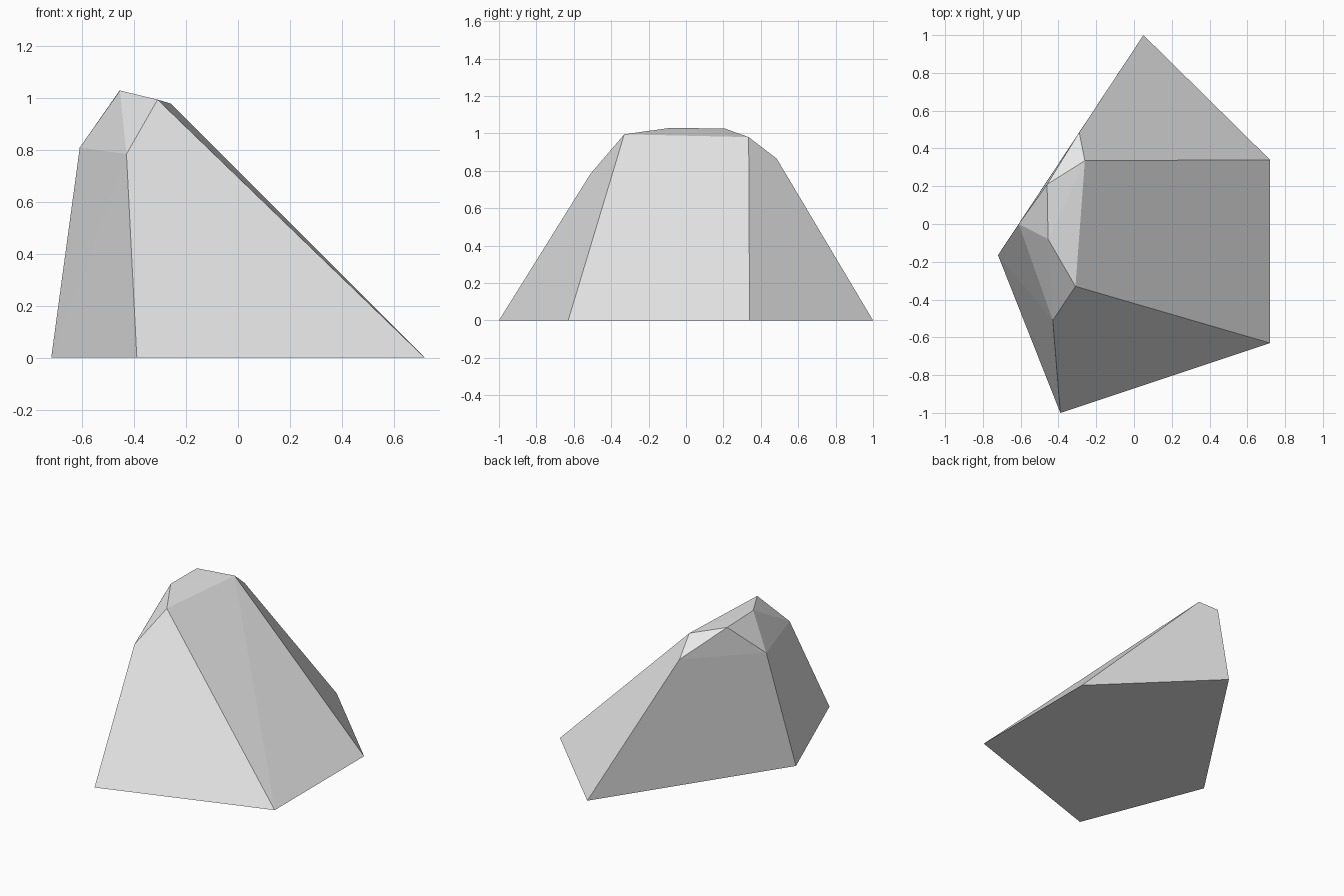
import bpy
import bmesh
import math

cube = bpy.data.objects.get("Cube")
if cube:
    bpy.data.objects.remove(cube, do_unlink=True)

# Stone colour
stone = bpy.data.materials.new("pale_grey_stone")
stone.use_nodes = True
grey = (0.8, 0.8, 0.8, 1)
stone.diffuse_color = grey
stone.node_tree.nodes["Principled BSDF"].inputs["Base Color"].default_value = grey

# Ground outline, chipped shoulder corners and crown of the rock
ground = [(-0.72, -0.165), (-0.39, -1), (0.72, -0.63), (0.72, 0.34), (0.05, 1)]
shoulder = [(-0.61, 0, 0.81), (-0.43, -0.51, 0.785), (-0.29, 0.485, 0.865)]
crown = [(-0.31, -0.33, 0.995), (-0.455, -0.08, 1.03),
         (-0.46, 0.21, 1.025), (-0.26, 0.335, 0.98)]

# Wrap the corners in flat facets
bm = bmesh.new()
for corner in [(x, y, 0) for x, y in ground] + shoulder + crown:
    bm.verts.new(corner)
bmesh.ops.convex_hull(bm, input=bm.verts[:])
bmesh.ops.dissolve_limit(bm, angle_limit=math.radians(1.5),
                         verts=bm.verts[:], edges=bm.edges[:])
bmesh.ops.recalc_face_normals(bm, faces=bm.faces[:])

mesh = bpy.data.meshes.new("rock")
bm.to_mesh(mesh)
bm.free()
mesh.materials.append(stone)
rock = bpy.data.objects.new("rock", mesh)
bpy.context.collection.objects.link(rock)
